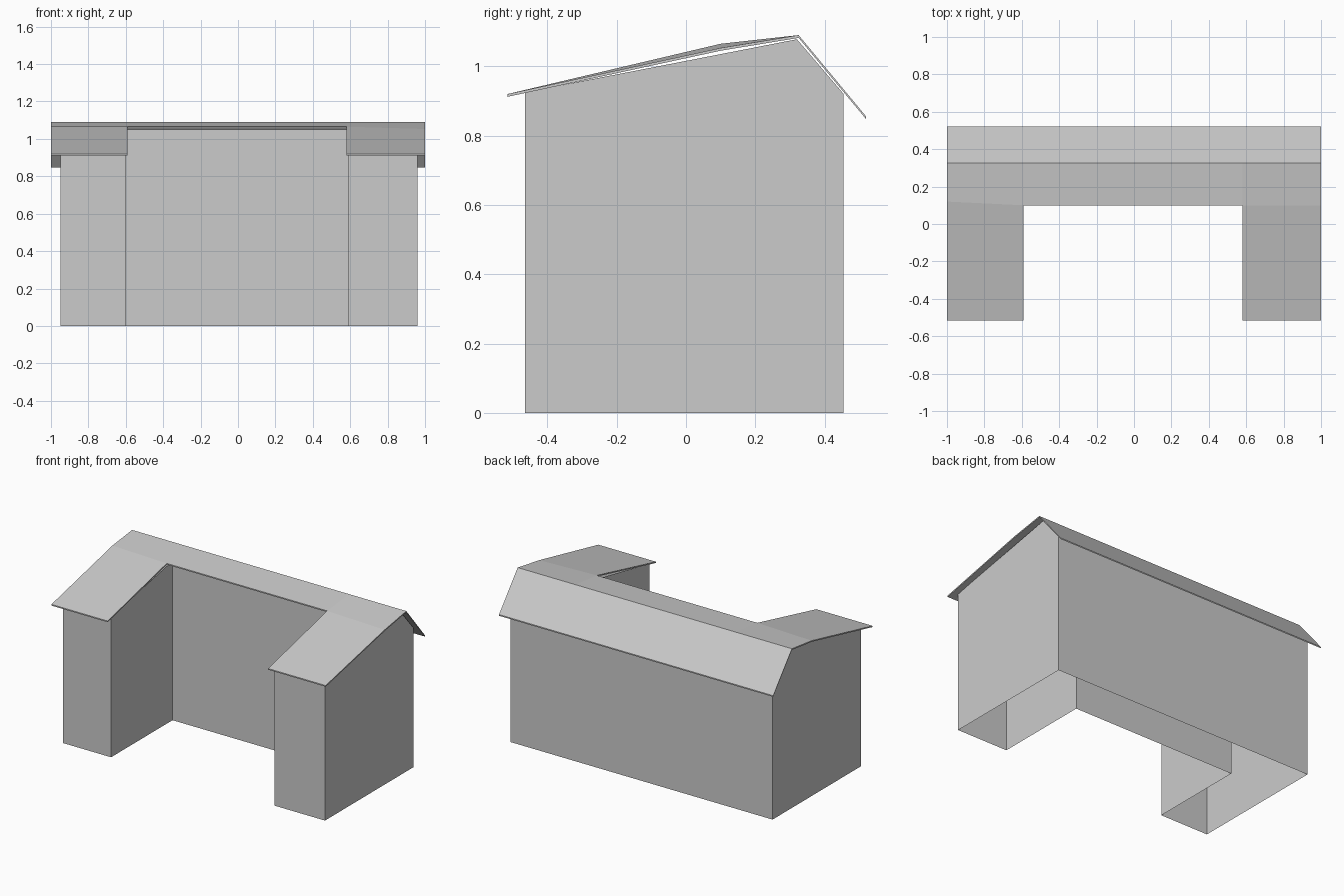
import bpy, bmesh

if "Cube" in bpy.data.objects:
    bpy.data.objects.remove(bpy.data.objects["Cube"])


def make_object(name, bm):
    mesh = bpy.data.meshes.new(name)
    bm.to_mesh(mesh)
    bm.free()
    obj = bpy.data.objects.new(name, mesh)
    bpy.context.collection.objects.link(obj)
    return obj


def wall_top(y):
    # Height of the gable line above a point of the footprint
    if y <= 0.32:
        return 0.925 + (y + 0.465) * (1.078 - 0.925) / 0.785
    return 1.078 - (y - 0.32) * (1.078 - 0.92) / 0.135


# Walls: open U-shaped shell, counter-clockwise footprint
footprint = [(-0.95, -0.465), (-0.60, -0.465), (-0.60, 0.175), (0.59, 0.175),
             (0.59, -0.465), (0.96, -0.465), (0.96, 0.32), (0.96, 0.455),
             (-0.95, 0.455), (-0.95, 0.32)]
bm = bmesh.new()
low = [bm.verts.new((x, y, 0)) for x, y in footprint]
high = [bm.verts.new((x, y, wall_top(y))) for x, y in footprint]
n = len(footprint)
for i in range(n):
    j = (i + 1) % n
    if i in (5, 6, 8, 9):
        continue
    bm.faces.new((low[i], low[j], high[j], high[i]))
# Gable end walls, each one flat face
for a, b, c in ((5, 6, 7), (8, 9, 0)):
    bm.faces.new((low[a], low[c], high[c], high[b], high[a]))
bmesh.ops.delete(bm, geom=[v for v in bm.verts if not v.link_faces], context='VERTS')
make_object("walls", bm)

# Roof: four columns of points (eave, bend, ridge, back eave)
bends = {-1.0: (0.12, 1.065), -0.59: (0.10, 1.065),
         0.58: (0.10, 1.065), 1.0: (0.10, 1.053)}
bm = bmesh.new()
cols = []
for x, bend in bends.items():
    profile = [(-0.515, 0.92), bend, (0.325, 1.09), (0.52, 0.855)]
    cols.append([bm.verts.new((x, y, z)) for y, z in profile])
for c in range(3):
    for r in range(3):
        if c == 1 and r == 0:
            continue  # gap between the two wings
        a, b = cols[c], cols[c + 1]
        bm.faces.new((a[r], b[r], b[r + 1], a[r + 1]))
bmesh.ops.delete(bm, geom=[v for v in bm.verts if not v.link_faces], context='VERTS')

# Thin slab: extrude a copy downward
top = bm.faces[:]
ext = bmesh.ops.extrude_face_region(bm, geom=top, use_keep_orig=True)
for v in (g for g in ext["geom"] if isinstance(g, bmesh.types.BMVert)):
    v.co.z -= 0.008
bmesh.ops.recalc_face_normals(bm, faces=bm.faces[:])
make_object("roof", bm)
